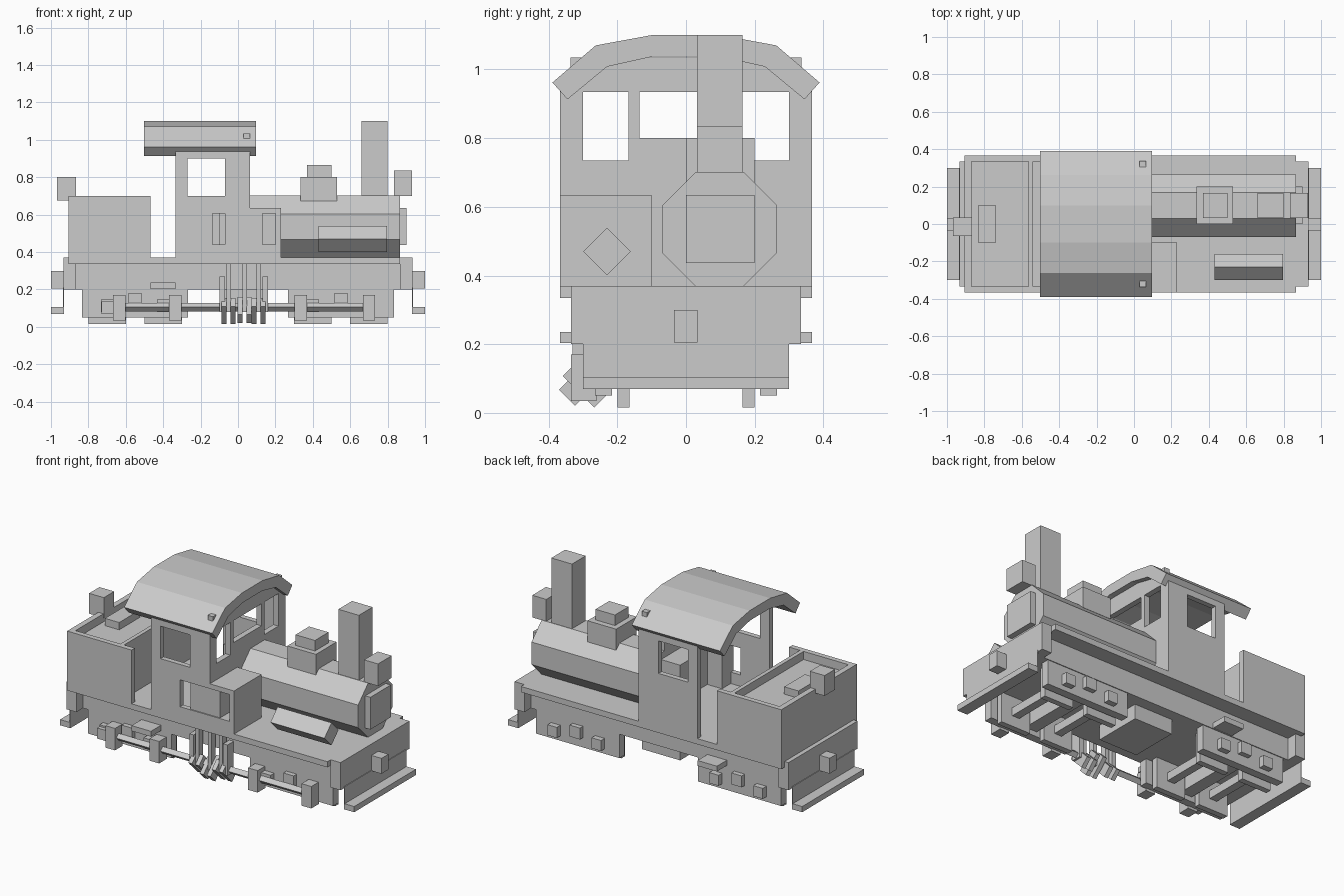
import bpy, bmesh
from math import pi, cos, sin, radians
from mathutils import Matrix


def box(name, x0, x1, y0, y1, z0, z1, tilt=0):
    """Box from its extents, optionally tilted about the x axis through its centre."""
    bm = bmesh.new()
    bmesh.ops.create_cube(bm, size=1, matrix=Matrix.Diagonal((x1 - x0, y1 - y0, z1 - z0, 1)))
    me = bpy.data.meshes.new(name)
    bm.to_mesh(me)
    bm.free()
    ob = bpy.data.objects.new(name, me)
    ob.location = ((x0 + x1) / 2, (y0 + y1) / 2, (z0 + z1) / 2)
    ob.rotation_euler.x = radians(tilt)
    bpy.context.collection.objects.link(ob)
    return ob


def prism(name, profile, x0, x1):
    """Extrude a (y, z) profile along x."""
    bm = bmesh.new()
    face = bm.faces.new([bm.verts.new((x0, y, z)) for y, z in profile])
    ext = bmesh.ops.extrude_face_region(bm, geom=[face])
    verts = [g for g in ext["geom"] if isinstance(g, bmesh.types.BMVert)]
    bmesh.ops.translate(bm, verts=verts, vec=(x1 - x0, 0, 0))
    bmesh.ops.recalc_face_normals(bm, faces=bm.faces)
    me = bpy.data.meshes.new(name)
    bm.to_mesh(me)
    bm.free()
    ob = bpy.data.objects.new(name, me)
    bpy.context.collection.objects.link(ob)
    return ob


def ngon(n, cy, cz, r, start=0.0):
    return [(cy + r * cos(start + 2 * pi * i / n), cz + r * sin(start + 2 * pi * i / n)) for i in range(n)]


def cut(ob, *ext):
    """Subtract a box from an object."""
    c = box("cutter", *ext)
    c.hide_render = True
    c.display_type = 'WIRE'
    m = ob.modifiers.new("opening", 'BOOLEAN')
    m.operation = 'DIFFERENCE'
    m.solver = 'EXACT'
    m.object = c


# Frame, running board, end beams, couplers, hanging plates and footboards
box("frame", -0.88, 0.88, -0.27, 0.27, 0.20, 0.336)
box("running_board", -0.905, 0.865, -0.367, 0.367, 0.335, 0.37)
for s, n in ((-1, "rear"), (1, "front")):
    def end(name, a, b, *yz):
        box(f"{n}_{name}", min(s * a, s * b), max(s * a, s * b), *yz)
    end("beam", 0.865, 0.932, -0.335, 0.335, 0.20, 0.37)
    end("coupler", 0.932, 1.0, -0.035, 0.033, 0.205, 0.30)
    end("hanging_plate", 0.931, 0.936, -0.30, 0.30, 0.07, 0.21)
    end("footboard", 0.935, 1.0, -0.30, 0.30, 0.07, 0.105)

# Boiler with backhead, door, chimney, dome and lamps
prism("boiler", ngon(8, 0.098, 0.535, 0.167 / cos(pi / 8), pi / 8), 0.03, 0.865)
box("boiler_backhead", -0.10, 0.04, 0.0, 0.20, 0.365, 0.695)
box("smokebox_door", 0.86, 0.90, 0.0, 0.20, 0.437, 0.635)
box("chimney", 0.66, 0.80, 0.032, 0.165, 0.69, 1.10)
box("dome", 0.335, 0.53, 0.0, 0.20, 0.67, 0.80)
box("dome_cap", 0.368, 0.50, 0.033, 0.165, 0.80, 0.865)
box("front_lamp", 0.835, 0.93, 0.032, 0.165, 0.70, 0.836)
box("rear_lamp", -0.967, -0.867, -0.065, 0.035, 0.675, 0.80)
prism("air_tank", ngon(4, -0.23, 0.47, 0.069), 0.43, 0.797)

# Cab walls with windows
for s, n in ((-1, "near"), (1, "far")):
    a, b = sorted((s * 0.335, s * 0.367))
    wall = box(f"cab_{n}_wall", -0.335, 0.065, a, b, 0.36, 0.94)
    cut(wall, -0.27, -0.07, a - 0.05, b + 0.05, 0.70, 0.90)
    if s < 0:
        cut(wall, -0.137, 0.2, a - 0.05, b + 0.05, 0.44, 0.605)
front = box("cab_front_wall", 0.03, 0.065, -0.336, 0.336, 0.36, 1.035)
for a, b, z in ((-0.30, -0.167, 0.735), (-0.135, 0.135, 0.80), (0.165, 0.30, 0.735)):
    cut(front, 0, 0.1, a, b, z, 0.935)

# Arched roof
outer = [(-0.389, 0.962), (-0.263, 1.07), (-0.10, 1.10), (0.10, 1.10), (0.263, 1.07), (0.389, 0.962)]
inner = [(0.345, 0.913), (0.23, 1.008), (0.095, 1.038), (-0.095, 1.038), (-0.23, 1.008), (-0.345, 0.913)]
prism("cab_roof", outer + inner, -0.503, 0.097)

# Side box with the engine block set into its opening
side = box("side_box", 0.064, 0.23, -0.367, -0.10, 0.365, 0.635)
cut(side, 0.0, 0.20, -0.45, -0.27, 0.44, 0.605)
box("engine_block", -0.07, 0.13, -0.36, -0.25, 0.37, 0.605)

# Rear bunker: side, back and front walls, sunken deck and hatch
for s, n in ((-1, "near"), (1, "far")):
    a, b = sorted((s * 0.335, s * 0.367))
    box(f"bunker_{n}_wall", -0.905, -0.467, a, b, 0.36, 0.70)
    box(f"{n}_step", -0.467, -0.335, *sorted((s * 0.25, s * 0.367)), 0.203, 0.236)
box("bunker_back_wall", -0.905, -0.87, -0.336, 0.336, 0.36, 0.70)
box("bunker_front_wall", -0.565, -0.54, -0.336, 0.336, 0.36, 0.70)
box("bunker_deck", -0.871, -0.564, -0.336, 0.336, 0.36, 0.65)
box("bunker_hatch", -0.835, -0.738, -0.10, 0.10, 0.64, 0.695)

# Two trucks: side frames, cross bars, wheels, axles and axle boxes
for s, t in ((-1, "rear_truck"), (1, "front_truck")):
    c = s * 0.55
    for q in (-1, 1):
        def ys(a, b):
            return sorted((q * a, q * b))
        box(f"{t}_side_frame", c - 0.283, c + 0.283, *ys(0.215, 0.265), 0.05, 0.202)
        for dx in (-0.15, 0.15):
            box(f"{t}_wheel", c + dx - 0.10, c + dx + 0.10, *ys(0.165, 0.20), 0.015, 0.20)
            box(f"{t}_axle_box", c + dx - 0.032, c + dx + 0.032, *ys(0.26, 0.30), 0.08, 0.145)
        box(f"{t}_spring", c - 0.035, c + 0.035, *ys(0.26, 0.295), 0.11, 0.18)
    for dx in (-0.15, 0.15):
        box(f"{t}_axle", c + dx - 0.025, c + dx + 0.025, -0.22, 0.22, 0.08, 0.13)
    box(f"{t}_bolster", c - 0.04, c + 0.04, -0.22, 0.22, 0.08, 0.202)

# Ash pan between the trucks
box("ash_pan", -0.10, 0.16, -0.10, 0.20, 0.11, 0.202)

# Drive shaft with gear boxes on the near side
prism("drive_shaft", ngon(4, -0.30, 0.105, 0.022), -0.70, 0.73)
box("shaft_end", -0.73, -0.66, -0.325, -0.27, 0.07, 0.135)
for x in (-0.635, -0.335, 0.335, 0.70):
    box("gear_box", x - 0.033, x + 0.033, -0.335, -0.26, 0.035, 0.17)

# Crankshaft: bearing brackets, tilted webs and connecting rods
for x in (-0.085, 0.145):
    box("crank_bracket", x - 0.015, x + 0.015, -0.33, -0.27, 0.08, 0.27)
for x, ang, cy, cz in ((-0.05, 45, -0.29, 0.085), (0.035, -45, -0.30, 0.09), (0.11, 45, -0.29, 0.085)):
    for d in (-0.024, 0.024):
        box("crank_web", x + d - 0.013, x + d + 0.013, cy - 0.033, cy + 0.033, cz - 0.065, cz + 0.065, ang)
    box("connecting_rod", x - 0.012, x + 0.012, -0.325, -0.285, 0.08, 0.336)
